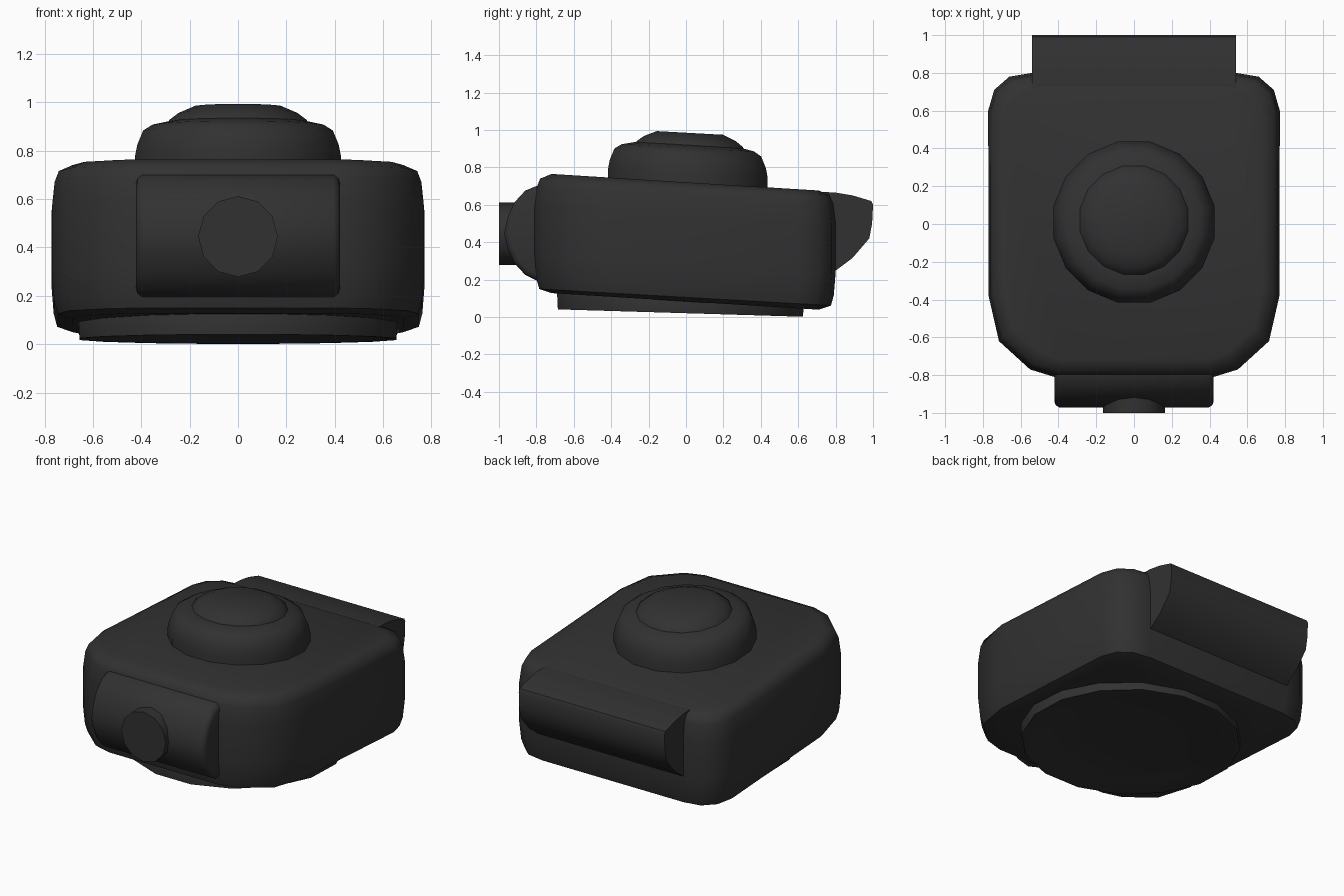
import bpy, bmesh, math

if "Cube" in bpy.data.objects:
    bpy.data.objects.remove(bpy.data.objects["Cube"])

mat = bpy.data.materials.new("charcoal plastic")
mat.diffuse_color = (0.031, 0.031, 0.031, 1)
mat.use_nodes = True
mat.node_tree.nodes["Principled BSDF"].inputs["Base Color"].default_value = mat.diffuse_color


def loft(name, rings, angle=40):
    """Skin a list of equal-length point rings and cap both ends."""
    bm = bmesh.new()
    rows = [[bm.verts.new(p) for p in r] for r in rings]
    n = len(rows[0])
    for a, b in zip(rows, rows[1:]):
        for i in range(n):
            j = (i + 1) % n
            bm.faces.new((a[i], a[j], b[j], b[i]))
    bm.faces.new(rows[0])
    bm.faces.new(rows[-1])
    bmesh.ops.recalc_face_normals(bm, faces=bm.faces[:])
    me = bpy.data.meshes.new(name)
    bm.to_mesh(me)
    bm.free()
    ob = bpy.data.objects.new(name, me)
    bpy.context.collection.objects.link(ob)
    me.materials.append(mat)
    bpy.ops.object.select_all(action='DESELECT')
    ob.select_set(True)
    bpy.context.view_layer.objects.active = ob
    bpy.ops.object.shade_smooth_by_angle(angle=math.radians(angle))
    return ob


TILT = -0.055   # the body leans down toward the back


def disc(r, z, cy, slope, n=16):
    pts = []
    for i in range(n):
        a = 2 * math.pi * (i + 0.5) / n
        y = cy + r * math.sin(a)
        pts.append((r * math.cos(a), y, z + slope * y))
    return pts


# Main body: rounded outline, stacked with small insets at top and bottom
half = [(0.42, -0.81), (0.55, -0.77), (0.715, -0.62), (0.77, -0.38),
        (0.772, 0.6), (0.74, 0.71), (0.66, 0.78), (0.54, 0.80)]
outline = half + [(-x, y) for x, y in reversed(half)]
levels = [(0.09, 0.083), (0.025, 0.105), (0.01, 0.16), (0, 0.28), (0, 0.54),
          (0.012, 0.65), (0.03, 0.695), (0.09, 0.72)]
loft("main_body", [[(x * (1 - d / 0.8), y * (1 - d / 0.8), z + TILT * y)
                    for x, y in outline] for d, z in levels], 50)

# Domed knob on top, then its raised cap
loft("top_knob", [disc(r, z, 0.01, TILT) for r, z in
                  [(0.435, 0.69), (0.435, 0.77), (0.425, 0.82), (0.40, 0.88),
                   (0.36, 0.905), (0.29, 0.92)]], 50)
loft("knob_cap", [disc(r, z, 0.02, TILT) for r, z in
                  [(0.30, 0.90), (0.29, 0.925), (0.25, 0.955), (0.18, 0.985)]], 50)

# Round foot with a shallow hollow underneath
loft("foot_pad", [disc(r, z, -0.03, s) for r, z, s in
                  [(0.66, 0.115, TILT), (0.672, 0.085, TILT), (0.668, 0.02, -0.03),
                   (0.635, 0.02, -0.03), (0.55, 0.045, -0.04),
                   (0.3, 0.062, TILT)]])

# Front lug: curved profile along x with bevelled ends
lug = [(-0.70, 0.71), (-0.80, 0.70), (-0.86, 0.675), (-0.92, 0.61), (-0.955, 0.53),
       (-0.972, 0.445), (-0.955, 0.37), (-0.92, 0.29), (-0.86, 0.225),
       (-0.80, 0.195), (-0.70, 0.18)]


def lug_ring(x, k):
    return [(x, -0.70 + (y + 0.70) * k, 0.445 + (z - 0.445) * k) for y, z in lug]


loft("front_lug", [lug_ring(x, k) for x, k in
                   [(-0.422, 0.88), (-0.415, 0.95), (-0.395, 1), (0.395, 1),
                    (0.415, 0.95), (0.422, 0.88)]])

# Round button on the front lug
loft("front_button", [[(0.165 * math.sin(2 * math.pi * i / 12), y,
                        0.445 + 0.167 * math.cos(2 * math.pi * i / 12))
                       for i in range(12)] for y in (-0.85, -1.0)])

# Back tab: wedge profile along x
tab = [(0.70, 0.67), (0.80, 0.665), (0.89, 0.65), (0.99, 0.62), (1.0, 0.60),
       (0.995, 0.50), (0.98, 0.42), (0.89, 0.315), (0.79, 0.24), (0.70, 0.20)]
loft("back_tab", [[(x, y, z) for y, z in tab] for x in (-0.54, 0.54)])
